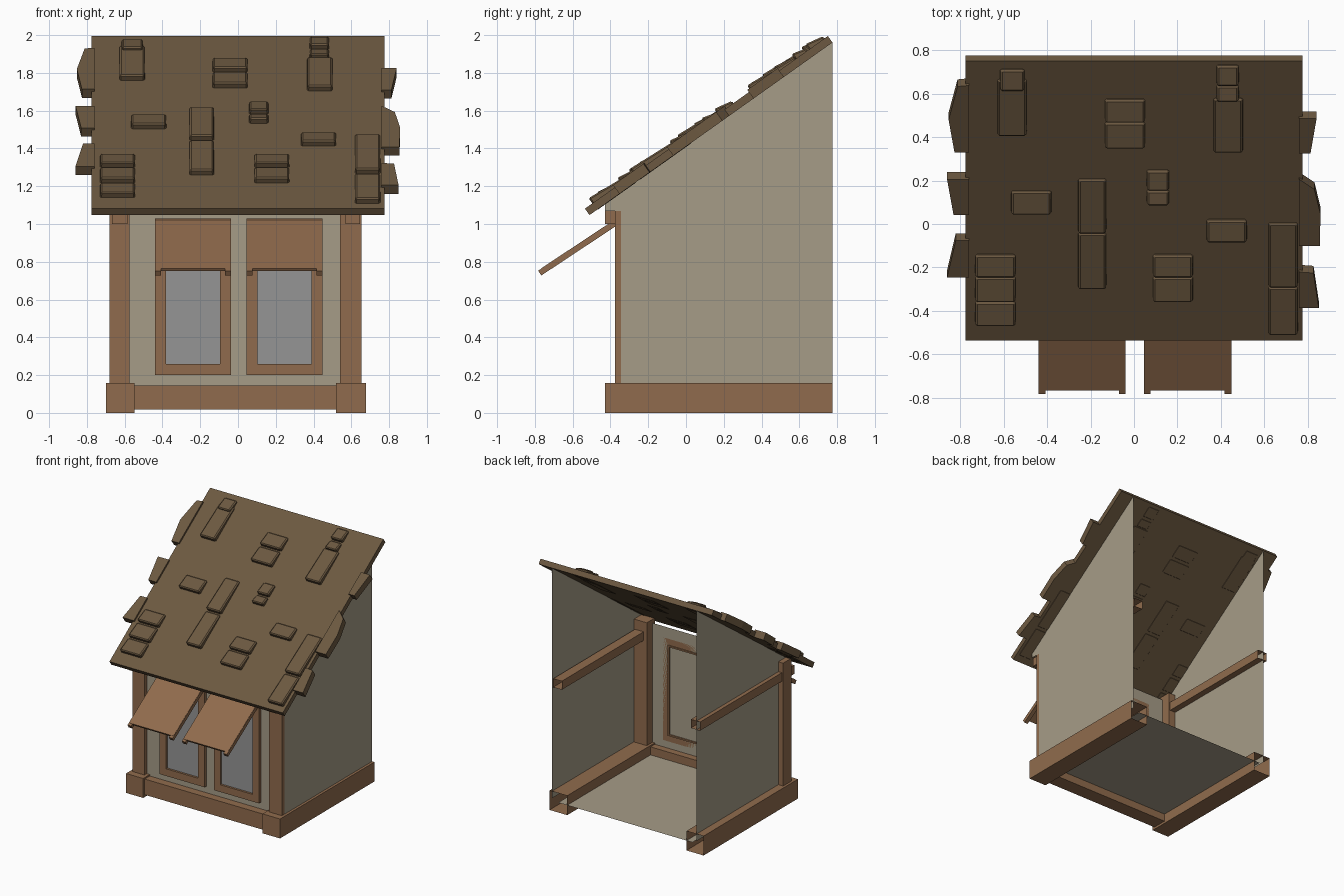
import bpy, bmesh, math
from mathutils import Vector

if "Cube" in bpy.data.objects:
    bpy.data.objects.remove(bpy.data.objects["Cube"])


def material(name, rgb):
    m = bpy.data.materials.new(name)
    m.diffuse_color = (*rgb, 1)
    m.use_nodes = True
    m.node_tree.nodes["Principled BSDF"].inputs["Base Color"].default_value = m.diffuse_color
    return m


WOOD = material("warm wood", (0.28, 0.148, 0.074))
WALL = material("beige plaster", (0.381, 0.332, 0.242))
ROOF = material("dark brown shingle", (0.150, 0.099, 0.052))
GLASS = material("grey glass", (0.30, 0.30, 0.30))


def mesh_object(name, verts, faces, mat, bevel=0.0):
    me = bpy.data.meshes.new(name)
    me.from_pydata([tuple(v) for v in verts], [], faces)
    bm = bmesh.new()
    bm.from_mesh(me)
    if len(faces) > 1:
        bmesh.ops.recalc_face_normals(bm, faces=bm.faces)
    bm.to_mesh(me)
    bm.free()
    me.materials.append(mat)
    ob = bpy.data.objects.new(name, me)
    bpy.context.collection.objects.link(ob)
    if bevel:
        mod = ob.modifiers.new("bevel", 'BEVEL')
        mod.width = bevel
        mod.segments = 1
    return ob


def prism(name, low, high, mat, bevel=0.0, skip=()):
    """Solid between two matching loops of points; skip lists omitted side indices."""
    n = len(low)
    faces = [tuple(range(n)), tuple(range(2 * n - 1, n - 1, -1))]
    faces += [(i, (i + 1) % n, n + (i + 1) % n, n + i) for i in range(n) if i not in skip]
    return mesh_object(name, list(low) + list(high), faces, mat, bevel)


def box(name, x0, x1, y0, y1, z0, z1, mat, open_back=False):
    loop = [(x0, y0), (x1, y0), (x1, y1), (x0, y1)]
    return prism(name, [(x, y, z0) for x, y in loop], [(x, y, z1) for x, y in loop],
                 mat, skip=(2,) if open_back else ())


# Sloped roof frame: y along the top surface, h measured perpendicular to it
SLOPE = 0.7105
ANG = math.atan(SLOPE)
NORMAL = Vector((0, -math.sin(ANG), math.cos(ANG)))


def on_roof(x, y, h):
    return Vector((x, y, 1.08 + (y + 0.537) * SLOPE)) + NORMAL * h


# Roof slab
loop = [(-0.775, -0.535), (0.775, -0.535), (0.775, 0.751), (-0.775, 0.751)]
prism("roof_slab", [on_roof(x, y, -0.042) for x, y in loop],
      [on_roof(x, y, 0) for x, y in loop], ROOF)

# Raised shingles: x range, then y breaks of the overlapping row from the top down
shingles = [
    (-0.62, -0.50, (0.706, 0.61)), (-0.632, -0.49, (0.66, 0.403)),
    (-0.138, 0.055, (0.569, 0.463, 0.345)),
    (0.376, 0.486, (0.725, 0.633, 0.56)), (0.362, 0.505, (0.573, 0.325)),
    (-0.569, -0.376, (0.147, 0.041)),
    (0.055, 0.165, (0.243, 0.151, 0.083)),
    (-0.261, -0.124, (0.202, -0.046, -0.303)),
    (0.33, 0.523, (0.014, -0.087)),
    (-0.734, -0.541, (-0.147, -0.248, -0.362, -0.472)),
    (0.083, 0.275, (-0.147, -0.248, -0.362)),
    (0.615, 0.757, (0.0, -0.294, -0.514)),
]
for x0, x1, ys in shingles:
    for yb, yf in zip(ys, ys[1:]):
        f, b = yf + 0.018, yb + 0.008
        low = [on_roof(x, y, -0.044) for x, y in ((x0, f), (x1, f), (x1, b), (x0, b))]
        i = 0.006
        high = [on_roof(x0 + i, f, 0.034), on_roof(x1 - i, f, 0.034),
                on_roof(x1 - i, b, 0.014), on_roof(x0 + i, b, 0.014)]
        prism("roof_shingle", low, high, ROOF, bevel=0.008)

# Ragged shingles sticking out past the two roof edges
edges = [
    [(-0.76, 0.638), (-0.812, 0.633), (-0.853, 0.48), (-0.826, 0.33), (-0.76, 0.33)],
    [(-0.76, 0.206), (-0.86, 0.206), (-0.83, 0.041), (-0.76, 0.041)],
    [(-0.76, -0.075), (-0.82, -0.075), (-0.86, -0.245), (-0.76, -0.245)],
    [(0.76, 0.486), (0.84, 0.486), (0.812, 0.325), (0.76, 0.325)],
    [(0.76, 0.206), (0.83, 0.16), (0.858, 0.046), (0.855, -0.10), (0.76, -0.10)],
    [(0.76, -0.22), (0.826, -0.225), (0.85, -0.385), (0.76, -0.385)],
]
for pts in edges:
    prism("edge_shingle", [on_roof(x, y + 0.008, -0.042) for x, y in pts],
          [on_roof(x, y + 0.008, 0.015) for x, y in pts], ROOF)


# Thin side walls following the roof, front wall and floor
def under_roof(y):
    return 1.05 + SLOPE * (y + 0.51)


for name, x in (("left_wall", -0.637), ("right_wall", 0.656)):
    prof = [(-0.345, 0.1), (0.775, 0.1), (0.775, under_roof(0.775)),
            (-0.43, under_roof(-0.43)), (-0.43, 1.07), (-0.345, 1.07)]
    mesh_object(name, [(x, y, z) for y, z in prof], [tuple(range(6))], WALL)
mesh_object("front_wall", [(-0.64, -0.345, 0.08), (0.65, -0.345, 0.08),
                           (0.65, -0.345, 1.12), (-0.64, -0.345, 1.12)], [(0, 1, 2, 3)], WALL)
mesh_object("floor", [(-0.6, -0.36, 0.08), (0.6, -0.36, 0.08),
                      (0.6, 0.775, 0.08), (-0.6, 0.775, 0.08)], [(0, 1, 2, 3)], WALL)

# Timber: sill beams, wall beams (hollow at the back) and corner posts
for side, sill, beam, post in (("left", (-0.70, -0.547), (-0.668, -0.586), (-0.68, -0.574)),
                               ("right", (0.52, 0.677), (0.568, 0.645), (0.54, 0.654))):
    box(side + "_sill_beam", *sill, -0.43, 0.775, 0, 0.157, WOOD, True)
    box(side + "_wall_beam", *beam, -0.43, 0.775, 1.0, 1.07, WOOD, True)
    box(side + "_corner_post", *post, -0.375, -0.27, 0.14, 1.15, WOOD)
box("front_sill_beam", -0.56, 0.53, -0.41, -0.29, 0.018, 0.145, WOOD)


# Windows with frames and propped shutters
def ring(name, x0, x1, z0, z1, w, y0, y1):
    box(name + "_left", x0, x0 + w, y0, y1, z0, z1, WOOD)
    box(name + "_right", x1 - w, x1, y0, y1, z0, z1, WOOD)
    box(name + "_bottom", x0 + w, x1 - w, y0, y1, z0, z0 + w, WOOD)
    box(name + "_top", x0 + w, x1 - w, y0, y1, z1 - w, z1, WOOD)


def sloped_board(name, x0, x1, length, h0, h1):
    a = math.radians(33.5)
    d, n = (-math.cos(a), -math.sin(a)), (-math.sin(a), math.cos(a))
    prof = [(-0.365 + d[0] * s + n[0] * h, 1.0 + d[1] * s + n[1] * h)
            for s, h in ((0, h0), (length, h0), (length, h1), (0, h1))]
    prism(name, [(x0, y, z) for y, z in prof], [(x1, y, z) for y, z in prof], WOOD)


for x0, x1 in ((-0.44, -0.038), (0.045, 0.448)):
    ring("window_frame", x0, x1, 0.20, 1.03, 0.058, -0.373, -0.345)
    ring("inner_window_bead", x0 + 0.05, x1 - 0.05, 0.25, 0.98, 0.012, -0.345, -0.335)
    box("window_glass", x0 + 0.05, x1 - 0.05, -0.356, -0.349, 0.25, 0.98, GLASS)
    sloped_board("shutter_panel", x0 + 0.002, x1 - 0.002, 0.465, 0.008, 0.026)
    for a in (x0, x1 - 0.032):
        sloped_board("shutter_rail", a, a + 0.032, 0.485, -0.006, 0.024)
